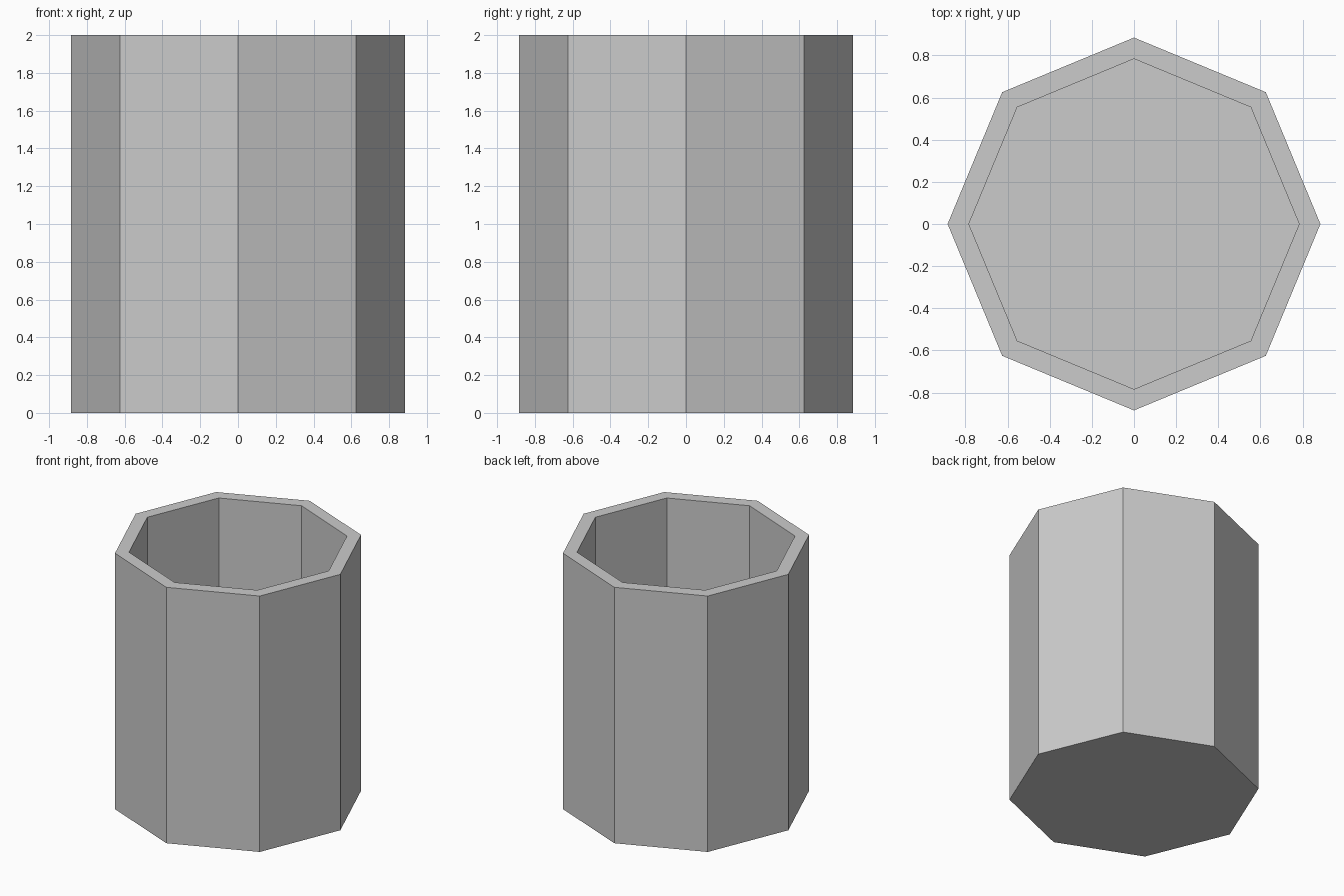
import bpy, bmesh, math

if "Cube" in bpy.data.objects:
    bpy.data.objects.remove(bpy.data.objects["Cube"])

SIDES = 8
OUTER_R, INNER_R = 0.885, 0.784
HEIGHT, FLOOR = 2.0, 0.1


def ring(bm, radius, z):
    """One octagonal loop with corners on the x and y axes."""
    return [bm.verts.new((radius * math.cos(i * math.tau / SIDES),
                          radius * math.sin(i * math.tau / SIDES), z))
            for i in range(SIDES)]


# Open-topped octagonal cup: outer wall, rim, inner wall, then both floors
bm = bmesh.new()
loops = [ring(bm, r, z) for r, z in ((OUTER_R, 0), (OUTER_R, HEIGHT),
                                     (INNER_R, HEIGHT), (INNER_R, FLOOR))]
for lower, upper in zip(loops, loops[1:]):
    for i in range(SIDES):
        j = (i + 1) % SIDES
        bm.faces.new((lower[i], lower[j], upper[j], upper[i]))
bm.faces.new(loops[0][::-1])
bm.faces.new(loops[-1])
bmesh.ops.recalc_face_normals(bm, faces=bm.faces)

mesh = bpy.data.meshes.new("octagonal_cup")
bm.to_mesh(mesh)
bm.free()
bpy.context.collection.objects.link(bpy.data.objects.new("octagonal_cup", mesh))
